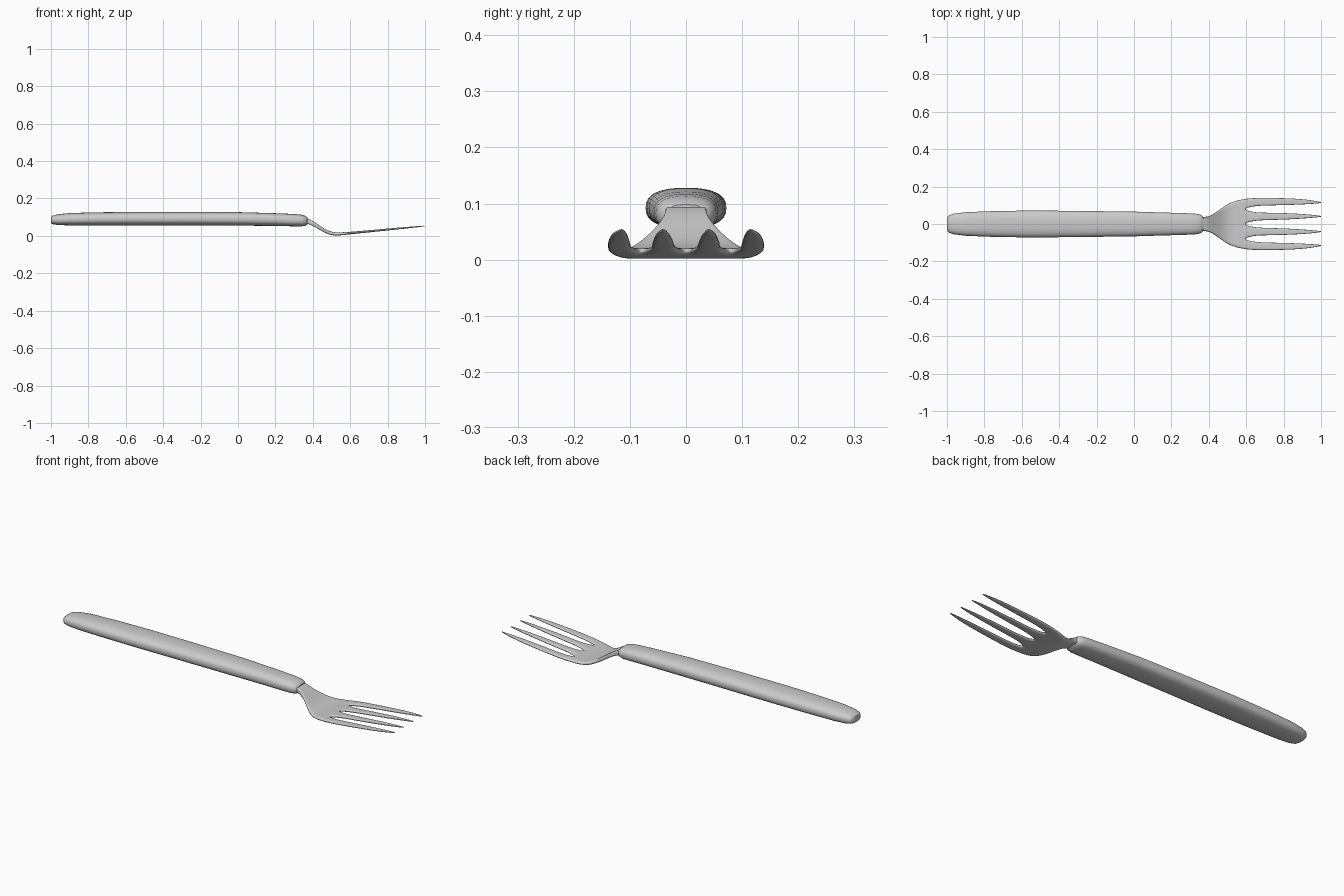
import bpy, bmesh, math

if "Cube" in bpy.data.objects:
    bpy.data.objects.remove(bpy.data.objects["Cube"])


def finish(bm, name, levels=0):
    bmesh.ops.recalc_face_normals(bm, faces=bm.faces)
    for f in bm.faces:
        f.smooth = True
    me = bpy.data.meshes.new(name)
    bm.to_mesh(me)
    bm.free()
    ob = bpy.data.objects.new(name, me)
    bpy.context.collection.objects.link(ob)
    if levels:
        m = ob.modifiers.new("smooth", 'SUBSURF')
        m.levels = m.render_levels = levels
    return ob


def interp(x, pts):
    # piecewise linear lookup; pts are (x, a, b, ...)
    if x <= pts[0][0]:
        return pts[0][1:]
    for p, q in zip(pts, pts[1:]):
        if x <= q[0]:
            t = (x - p[0]) / (q[0] - p[0])
            return tuple(a + (b - a) * t for a, b in zip(p[1:], q[1:]))
    return pts[-1][1:]


# Handle: rounded-box sections (x, half width, bottom z, top z)
sections = [(-1.0, .034, .068, .100), (-.99, .046, .062, .108),
            (-.965, .055, .058, .115), (-.90, .063, .056, .122),
            (-.75, .069, .056, .126), (-.55, .072, .056, .128),
            (-.3, .070, .056, .128), (0, .066, .055, .127),
            (.2, .060, .053, .121), (.30, .057, .051, .117),
            (.34, .054, .051, .113), (.36, .048, .054, .107),
            (.372, .036, .062, .098)]
SEG = 32
bm = bmesh.new()
rings = []
for x, hw, zb, zt in sections:
    ring = []
    for i in range(SEG):
        a = 2 * math.pi * i / SEG
        c, s = math.cos(a), math.sin(a)
        y = hw * math.copysign(abs(c) ** .8, c)
        z = (zt + zb) / 2 + (zt - zb) / 2 * math.copysign(abs(s) ** .8, s)
        ring.append(bm.verts.new((x, y, z)))
    rings.append(ring)
for r, q in zip(rings, rings[1:]):
    for i in range(SEG):
        j = (i + 1) % SEG
        bm.faces.new((r[i], r[j], q[j], q[i]))
bm.faces.new(rings[0])
bm.faces.new(rings[-1])
handle = finish(bm, "handle")
bpy.context.view_layer.objects.active = handle
handle.select_set(True)
bpy.ops.object.shade_smooth_by_angle(angle=math.radians(50))

# Head: flat plan of neck, palm and four tines, then thickened and curved
# side profile (x, centre z, thickness)
profile = [(.34, .085, .030), (.37, .081, .028), (.40, .067, .025),
           (.43, .048, .022), (.46, .029, .020), (.49, .015, .019),
           (.52, .0095, .017), (.56, .0115, .015), (.60, .015, .013),
           (.68, .0225, .012), (.80, .034, .010), (.92, .0455, .008),
           (1.0, .053, .004)]
# palm outline (x, half width)
palm = [(.34, .037), (.37, .037), (.40, .040), (.43, .057), (.46, .079),
        (.49, .101), (.52, .117), (.555, .128), (.59, .134)]
# tine rows (x, inner tine edges, outer tine edges)
tine_rows = [(.615, .010, .070, .089, .138), (.66, .019, .061, .097, .140),
             (.74, .021, .061, .099, .140), (.83, .024, .058, .101, .138),
             (.92, .030, .053, .105, .132), (.975, .035, .047, .109, .123),
             (1.001, .038, .043, .112, .117)]
FRACTIONS = [0, .3, .6, .8, 1]
COLS = [-f for f in FRACTIONS[:0:-1]] + FRACTIONS

bm = bmesh.new()
rows = [[bm.verts.new((x, hw * f, 0)) for f in COLS] for x, hw in palm]


def bridge(rows):
    for r, q in zip(rows, rows[1:]):
        for a, b, c, d in zip(r, r[1:], q[1:], q):
            bm.faces.new((a, b, c, d))


bridge(rows)
for side in (-1, 1):
    for k, start in ((0, 4), (1, 6)):
        idx = [start + n if side > 0 else 8 - start - n for n in range(3)]
        strip = [[rows[-1][i] for i in idx]]
        for row in tine_rows:
            a, b = row[1 + 2 * k], row[2 + 2 * k]
            strip.append([bm.verts.new((row[0], side * y, 0))
                          for y in (a, (a + b) / 2, b)])
        bridge(strip)

ext = bmesh.ops.extrude_face_region(bm, geom=bm.faces[:], use_keep_orig=True)
upper = {g for g in ext["geom"] if isinstance(g, bmesh.types.BMVert)}
for v in bm.verts:
    cz, th = interp(v.co.x, profile)
    v.co.z = cz + (th / 2 if v in upper else -th / 2)
finish(bm, "fork_head", 2)
